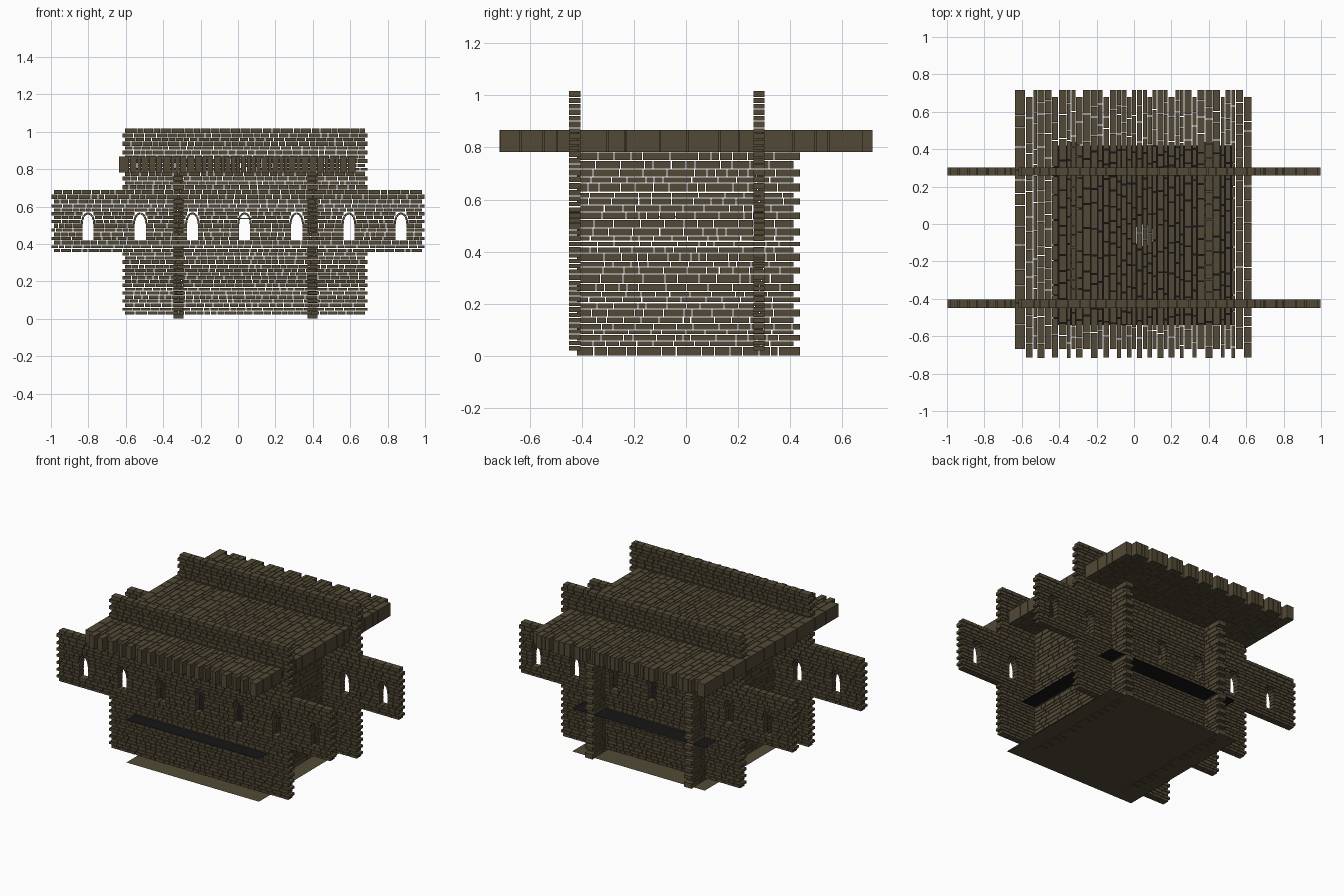
import bpy, bmesh, math, random

if "Cube" in bpy.data.objects:
    bpy.data.objects.remove(bpy.data.objects["Cube"])

random.seed(7)
GAP = 0.004


def material(name, rgb):
    m = bpy.data.materials.new(name)
    m.diffuse_color = (*rgb, 1)
    m.use_nodes = True
    m.node_tree.nodes["Principled BSDF"].inputs["Base Color"].default_value = m.diffuse_color
    return m


STONE = material("brown_stone", (0.085, 0.068, 0.038))
BLACK = material("black", (0.008, 0.008, 0.008))
PALE = material("pale_grey", (0.35, 0.35, 0.35))


def finish(name, bm, mat):
    bmesh.ops.recalc_face_normals(bm, faces=bm.faces)
    me = bpy.data.meshes.new(name)
    bm.to_mesh(me)
    bm.free()
    me.materials.append(mat)
    ob = bpy.data.objects.new(name, me)
    bpy.context.collection.objects.link(ob)
    return ob


def prism(bm, quad, w0, w1, to_xyz):
    """Extrude a four-cornered (u, v) outline through the wall thickness."""
    a = [bm.verts.new(to_xyz(u, v, w0)) for u, v in quad]
    b = [bm.verts.new(to_xyz(u, v, w1)) for u, v in quad]
    bm.faces.new(a[::-1])
    bm.faces.new(b)
    for i in range(4):
        j = (i + 1) % 4
        bm.faces.new((a[i], a[j], b[j], b[i]))


def split(start, end, low, high):
    """Cut an interval into random pieces that fill it exactly."""
    sizes = []
    while sum(sizes) < (end - start) - low * 0.5:
        sizes.append(random.uniform(low, high))
    if not sizes:
        return [(start, end)]
    k = (end - start) / sum(sizes)
    out, p = [], start
    for s in sizes:
        out.append((p, p + s * k))
        p += s * k
    return out


def course(bm, u0, u1, v0, v1, w0, w1, lengths, to_xyz):
    """One row of bricks."""
    h = GAP / 2
    for a, b in split(u0, u1, *lengths):
        if b - a > 2 * GAP:
            a, b = a + h, b - h
            prism(bm, [(a, v0 + h), (b, v0 + h), (b, v1 - h), (a, v1 - h)], w0, w1, to_xyz)


# Long walls: cross-shaped outline with a band of pointed windows
WINDOWS = [0.035 + 0.279 * i for i in range(-3, 4)]
SILL, SPRING, HALF, RISE, RING = 0.42, 0.505, 0.028, 0.053, 0.011


def front_map(u, v, w):
    return (u, w, v)


def opening(v0, v1):
    """Half width the courses must leave free at this height."""
    m = (v0 + v1) / 2
    if m < SILL or m > SPRING + RISE + RING:
        return 0
    if m < SPRING:
        return HALF
    return (HALF + RING) * math.sqrt(max(0, 1 - ((v0 - SPRING) / (RISE + RING)) ** 2 if v0 > SPRING else 1))


bm = bmesh.new()
n = 0
for z0, z1, left, right in ((0.02, 0.355, -0.62, 0.695), (0.355, SILL, -1, 1),
                            (SILL, 0.69, -1, 1), (0.69, 1.018, -0.62, 0.695)):
    for v0, v1 in split(z0, z1, 0.018, 0.027):
        n += 1
        l, r = left + 0.015 * (n % 2), right - 0.015 * (n % 2)
        gap = opening(v0, v1)
        edges = [l]
        if gap:
            for c in WINDOWS:
                edges += [c - gap, c + gap]
        edges.append(r)
        for a, b in zip(edges[::2], edges[1::2]):
            course(bm, a, b, v0, v1, -0.449, -0.405, (0.03, 0.07), front_map)

# Wedge stones around each window arch
STEPS = 8
for c in WINDOWS:
    for i in range(STEPS):
        t0, t1 = (math.pi * (i + k) / STEPS for k in (0.04, 0.96))
        quad = [(c + (HALF + o) * math.cos(t), SPRING + (RISE + o) * math.sin(t))
                for t, o in ((t0, 0), (t0, RING), (t1, RING), (t1, 0))]
        prism(bm, quad, -0.449, -0.405, front_map)
front_wall = finish("front_wall", bm, STONE)
back_wall = bpy.data.objects.new("back_wall", front_wall.data)
back_wall.location.y = 0.707
bpy.context.collection.objects.link(back_wall)

# Cross walls between and beyond the long walls
bm = bmesh.new()
for i, (v0, v1) in enumerate([(0, 0.036)] + split(0.036, 0.782, 0.017, 0.036)):
    s = 0.025 * (i % 2)
    course(bm, -0.42 + s * 0.5, 0.44 - s, v0, v1, -0.346, -0.291, (0.03, 0.11),
           lambda u, v, w: (w, u, v))
left_wall = finish("left_wall", bm, STONE)
right_wall = bpy.data.objects.new("right_wall", left_wall.data)
right_wall.location.x = 0.717
bpy.context.collection.objects.link(right_wall)

# Flat roof: courses running front to back with staggered ends
bm = bmesh.new()
rows = [(-0.637, -0.58)] + split(-0.58, 0.585, 0.022, 0.045) + [(0.585, 0.63)]
for i, (v0, v1) in enumerate(rows):
    a, b = ((-0.67, 0.718), (-0.715, 0.68))[i % 2]
    if i % 4 == 3:
        a, b = -0.718, 0.718
    course(bm, a, b, v0, v1, 0.782, 0.868, (0.05, 0.15), lambda u, v, w: (v, u, w))
finish("roof", bm, STONE)


# Thin floor sheets: ground floor and dark upper floor
def sheet(name, z, mat):
    b = bmesh.new()
    b.faces.new([b.verts.new(p) for p in
                 ((-0.43, -0.54, z), (0.53, -0.54, z), (0.53, 0.42, z), (-0.43, 0.42, z))])
    finish(name, b, mat)


sheet("ground_floor", 0.006, STONE)
sheet("upper_floor", 0.285, BLACK)

# Small hanging disc in the middle of the hall
bm = bmesh.new()
bmesh.ops.create_cone(bm, cap_ends=True, segments=24, radius1=0.06, radius2=0.06, depth=0.006)
bmesh.ops.translate(bm, verts=bm.verts, vec=(0.05, -0.06, 0.535))
finish("hall_disc", bm, PALE)
